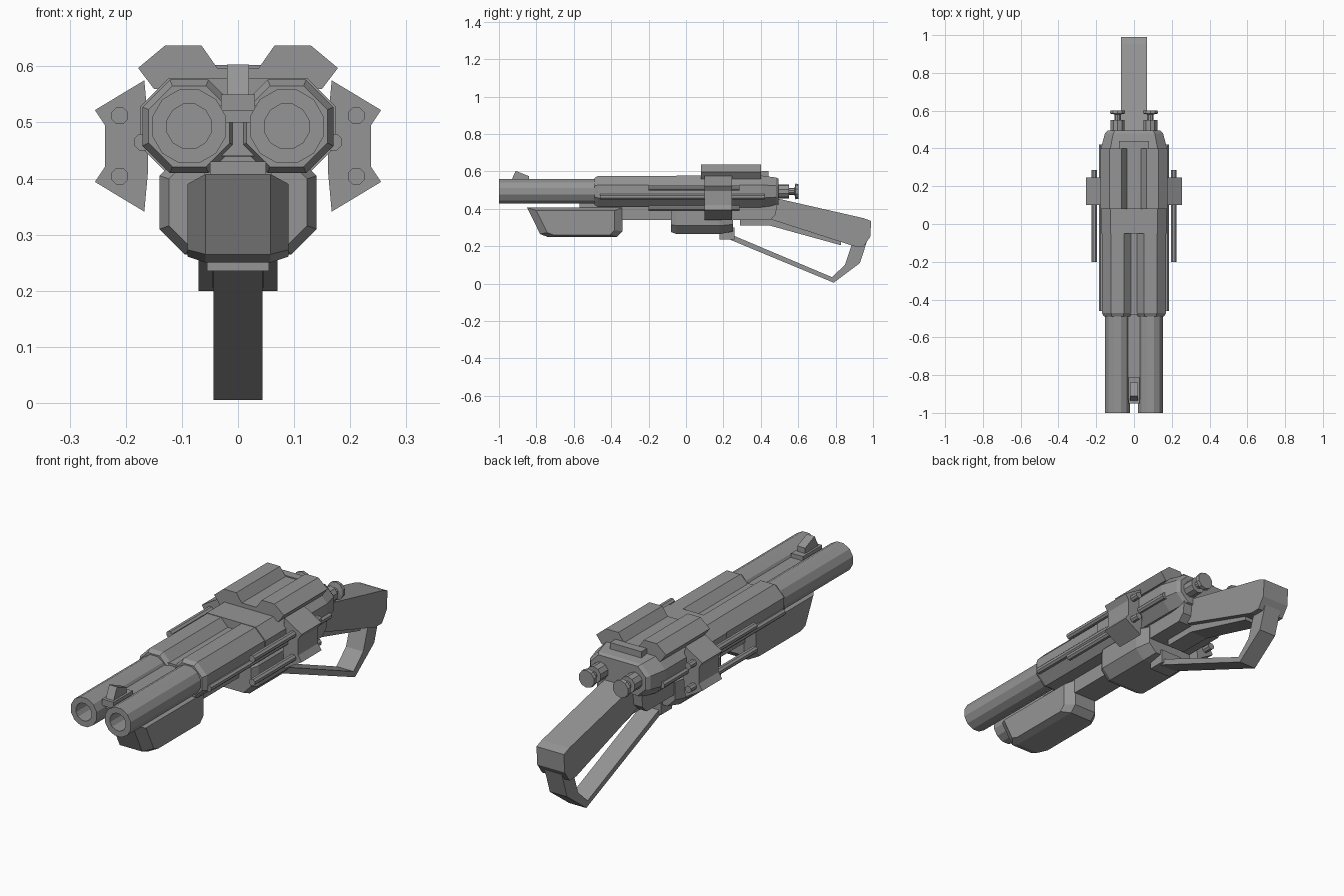
import bpy, bmesh, math
from mathutils import Vector

cube = bpy.data.objects.get("Cube")
if cube:
    bpy.data.objects.remove(cube)

shade = (0.3, 0.3, 0.3, 1)
gray = bpy.data.materials.new("gunmetal_gray")
gray.use_nodes = True
gray.diffuse_color = shade
gray.node_tree.nodes["Principled BSDF"].inputs["Base Color"].default_value = shade


def loft(name, rings):
    """Skin matching rings of points and cap both ends."""
    bm = bmesh.new()
    loops = [[bm.verts.new(point) for point in ring] for ring in rings]
    count = len(loops[0])
    for near, far in zip(loops, loops[1:]):
        for i in range(count):
            j = (i + 1) % count
            bm.faces.new((near[i], near[j], far[j], far[i]))
    bm.faces.new(loops[0])
    bm.faces.new(loops[-1])
    bmesh.ops.recalc_face_normals(bm, faces=bm.faces)
    mesh = bpy.data.meshes.new(name)
    bm.to_mesh(mesh)
    bm.free()
    mesh.materials.append(gray)
    part = bpy.data.objects.new(name, mesh)
    bpy.context.collection.objects.link(part)


def along(name, section, stations):
    """Sweep an x/z section along y; each station is a y and a scale."""
    heights = [z for x, z in section]
    middle = (min(heights) + max(heights)) / 2
    loft(name, [[(x * scale, y, middle + (z - middle) * scale) for x, z in section]
                for y, scale in stations])


def across(name, profile, half, inset=0):
    """Extrude a y/z profile across x, shrinking the outer faces when inset."""
    outline = [Vector(point) for point in profile]
    middle = sum(outline, Vector((0, 0))) / len(outline)
    small = [point.lerp(middle, inset) for point in outline]
    shoulder = half * (1 - 2 * inset)
    spans = [(-half, outline), (half, outline)]
    if inset:
        spans = [(-shoulder, small), (-half, small), (half, small), (shoulder, small)]
        spans = [(-half, small), (-shoulder, outline), (shoulder, outline), (half, small)]
    loft(name, [[(x, y, z) for y, z in points] for x, points in spans])


def block(name, half, front, back, low, high):
    across(name, [(front, low), (back, low), (back, high), (front, high)], half)


def turned(name, x, z, stations, sides):
    """Turned part along y; each station is a y and a radius."""
    angles = [math.tau * (i + 0.5) / sides for i in range(sides)]
    loft(name, [[(x + radius * math.cos(a), y, z + radius * math.sin(a)) for a in angles]
                for y, radius in stations])


def symmetric(half_section):
    return half_section + [(-x, z) for x, z in reversed(half_section)]


def chamfered(half, low, high, cut):
    """Rectangular section with all four corners cut."""
    return symmetric([(half - cut, high), (half, high - cut),
                      (half, low + cut), (half - cut, low)])


# Receiver body and the web between the barrels
bore_x, bore_z = 0.087, 0.493
along("receiver", chamfered(half=0.175, low=0.408, high=0.578, cut=0.05),
      [(-0.05, 1), (0.4, 1), (0.48, 0.88), (0.495, 0.8)])
block("shroud_web", half=bore_x, front=-0.48, back=0, low=0.44, high=0.54)
block("top_rib", half=0.035, front=-0.93, back=-0.47, low=0.5, high=0.53)

# Lower receiver and rails
along("lower_receiver", chamfered(half=0.14, low=0.265, high=0.45, cut=0.045),
      [(-0.08, 0.88), (-0.05, 1), (0.18, 1), (0.25, 0.85)])
across("rear_receiver", [(0.2, 0.45), (0.49, 0.45), (0.48, 0.37), (0.45, 0.34), (0.2, 0.34)],
       half=0.115)
block("guard_mount", half=0.055, front=0.18, back=0.26, low=0.235, high=0.3)
block("lower_bar", half=0.06, front=-0.4, back=0, low=0.34, high=0.42)
block("lower_rail", half=0.05, front=-0.57, back=-0.3, low=0.4, high=0.43)

# Forend grip
across("forend", [(-0.85, 0.408), (-0.78, 0.265), (-0.74, 0.25), (-0.37, 0.25),
                  (-0.34, 0.28), (-0.34, 0.408)], half=0.09, inset=0.18)

# Stock and the open lever loop beneath it
across("stock", [(0.38, 0.48), (0.95, 0.35), (0.99, 0.335), (0.985, 0.25), (0.95, 0.2),
                 (0.9, 0.2), (0.45, 0.345), (0.38, 0.355)], half=0.07)
across("stock_underside", [(0.29, 0.36), (0.45, 0.36), (0.83, 0.24), (0.83, 0.205),
                           (0.45, 0.31), (0.29, 0.31)], half=0.045)
across("lever_loop", [(0.2, 0.25), (0.79, 0.005), (0.93, 0.11), (0.985, 0.28),
                      (0.89, 0.22), (0.85, 0.1), (0.78, 0.035), (0.2, 0.28)], half=0.044)

# Sights
block("front_sight_base", half=0.03, front=-0.95, back=-0.81, low=0.52, high=0.55)
across("front_sight_blade", [(-0.94, 0.54), (-0.91, 0.603), (-0.84, 0.575), (-0.84, 0.54)],
       half=0.02)
block("rear_sight", half=0.08, front=0.4, back=0.44, low=0.56, high=0.602)

# Top cover with raised wings
along("top_cover", symmetric([(0.037, 0.597), (0.065, 0.637), (0.13, 0.637),
                              (0.178, 0.597), (0.15, 0.56)]), [(0.08, 1), (0.4, 1)])

# Paired parts on both sides
rod_x, plate_z = 0.211, 0.458
upper_plate = [(0.16, 0.5), (0.167, 0.575), (0.255, 0.522), (0.237, 0.495)]
plate = upper_plate + [(x, 2 * plate_z - z) for x, z in reversed(upper_plate)]
for label, side in (("left", 1), ("right", -1)):
    x = side * bore_x
    turned(label + "_shroud", x, bore_z, [(-0.49, 0.078), (-0.47, 0.09), (0, 0.09)], sides=8)
    turned(label + "_barrel", x, bore_z,
           [(-0.4, 0.068), (-1, 0.068), (-1, 0.041), (-0.45, 0.041)], sides=12)
    turned(label + "_knob", x, bore_z,
           [(0.47, 0.038), (0.55, 0.038), (0.55, 0.018), (0.58, 0.018),
            (0.585, 0.042), (0.602, 0.04)], sides=10)
    along(label + "_side_plate", [(side * px, pz) for px, pz in plate], [(0.1, 1), (0.245, 1)])
    turned(label + "_side_rib", side * 0.17, 0.465, [(-0.46, 0.016), (0.42, 0.016)], sides=8)
    for level, offset in (("upper", 0.054), ("lower", -0.054)):
        turned(label + "_" + level + "_rod", side * rod_x, plate_z + offset,
               [(-0.2, 0.016), (0.287, 0.016)], sides=8)
